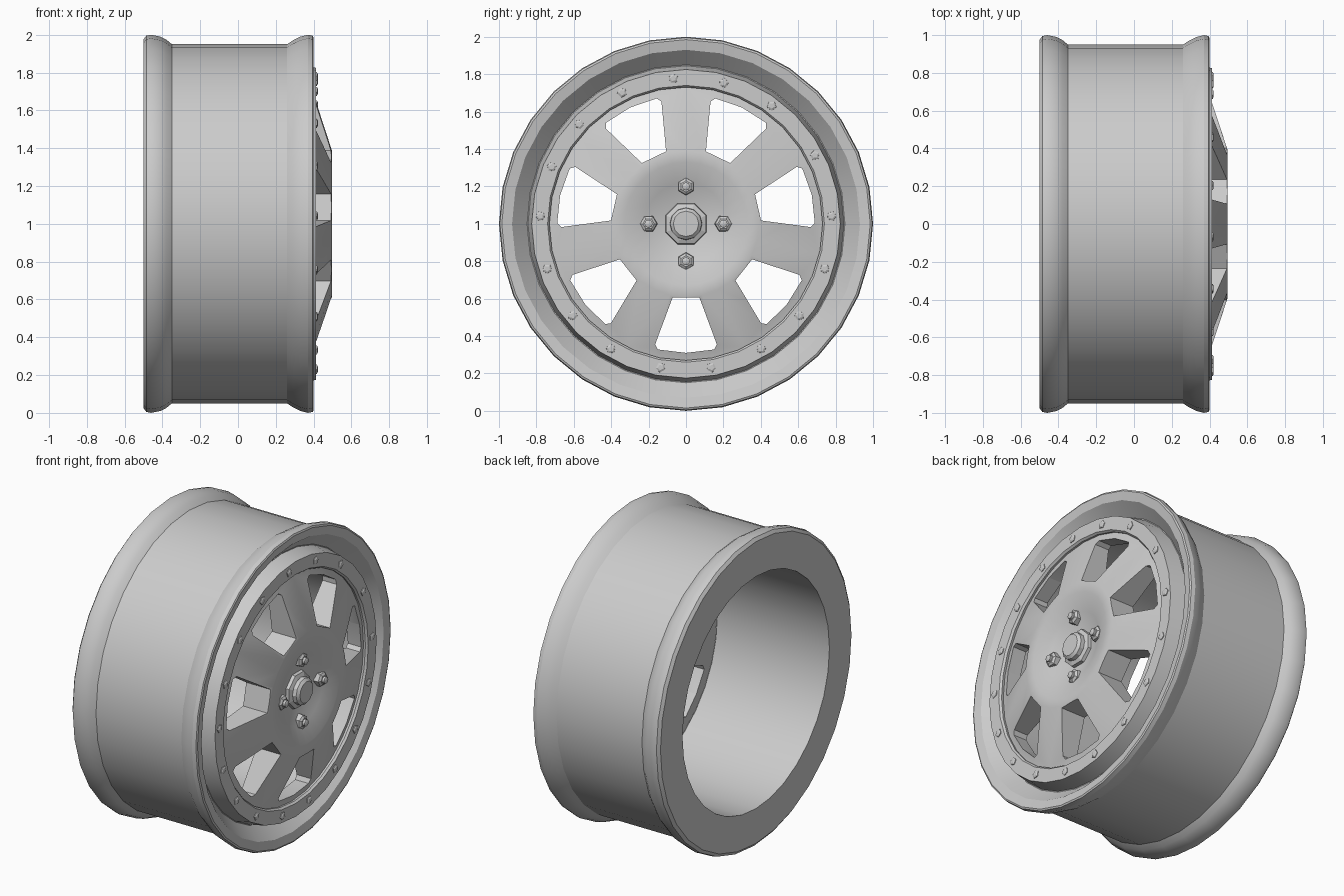
import bpy, bmesh, math

cube = bpy.data.objects.get("Cube")
if cube:
    bpy.data.objects.remove(cube, do_unlink=True)

metal = bpy.data.materials.new("grey metal")
metal.use_nodes = True
metal.diffuse_color = (0.6, 0.6, 0.6, 1)
metal.node_tree.nodes["Principled BSDF"].inputs["Base Color"].default_value = (0.6, 0.6, 0.6, 1)


def make_object(name, bm):
    bmesh.ops.remove_doubles(bm, verts=bm.verts, dist=1e-5)
    bmesh.ops.recalc_face_normals(bm, faces=bm.faces)
    mesh = bpy.data.meshes.new(name)
    bm.to_mesh(mesh)
    bm.free()
    mesh.materials.append(metal)
    obj = bpy.data.objects.new(name, mesh)
    bpy.context.collection.objects.link(obj)
    return obj


def activate(obj):
    bpy.ops.object.select_all(action='DESELECT')
    obj.select_set(True)
    bpy.context.view_layer.objects.active = obj


def smooth(obj, degrees=25):
    activate(obj)
    bpy.ops.object.shade_smooth_by_angle(angle=math.radians(degrees))


def lathe(name, profile, sides, y=0, z=1, turn=0, closed=True):
    """Turn (x, radius) points about an axis along x; closed joins the ends."""
    bm = bmesh.new()
    rings = []
    for i in range(sides):
        a = turn + math.tau * i / sides
        rings.append([bm.verts.new((x, y + r * math.cos(a), z + r * math.sin(a)))
                      for x, r in profile])
    n = len(profile)
    for i in range(sides):
        a, b = rings[i], rings[(i + 1) % sides]
        for j in range(n if closed else n - 1):
            k = (j + 1) % n
            bm.faces.new((a[j], a[k], b[k], b[j]))
    return make_object(name, bm)


# Barrel with rounded flanges, flat back wall and sunken front lip
rim = lathe("rim_barrel", [
    (-0.5, 0.75), (-0.5, 0.975), (-0.485, 0.995), (-0.46, 1), (-0.41, 0.99),
    (-0.38, 0.975), (-0.35, 0.95), (0.26, 0.95), (0.29, 0.97), (0.33, 0.99),
    (0.37, 1), (0.395, 0.995), (0.4, 0.985), (0.39, 0.93), (0.31, 0.85),
    (0.31, 0.75)], 32)
smooth(rim)

# Bolted clamp ring
ring = lathe("clamp_ring", [
    (0.3, 0.745), (0.4, 0.73), (0.413, 0.74), (0.413, 0.825), (0.31, 0.845)], 32)
smooth(ring)

# Dished wheel centre
disc = lathe("spoke_disc", [
    (0.41, 0), (0.42, 0.12), (0.455, 0.22), (0.494, 0.33), (0.496, 0.39),
    (0.385, 0.73), (0.38, 0.76), (0.3, 0.76), (0.32, 0.35), (0.32, 0)],
    28, turn=-math.pi / 2, closed=False)

# Seven windows cut between the spokes
half = [(0.072, 0.395), (0.165, 0.645), (0.15, 0.672)]
outline = half + [(0, 0.69)] + [(-w, r) for w, r in reversed(half)]
bm = bmesh.new()
for i in range(7):
    a = -math.pi / 2 + math.tau * i / 7
    c, s = math.cos(a), math.sin(a)
    back, front = [[bm.verts.new((x, r * c - w * s, 1 + r * s + w * c))
                    for w, r in outline] for x in (0.2, 0.6)]
    bm.faces.new(back)
    bm.faces.new(front)
    for j in range(len(outline)):
        k = (j + 1) % len(outline)
        bm.faces.new((back[j], back[k], front[k], front[j]))
cutter = make_object("window_cutter", bm)
cutter.hide_render = True
cut = disc.modifiers.new("windows", 'BOOLEAN')
cut.operation = 'DIFFERENCE'
cut.solver = 'EXACT'
cut.object = cutter
activate(disc)
bpy.ops.object.modifier_apply(modifier=cut.name)
bpy.data.objects.remove(cutter, do_unlink=True)
smooth(disc)

# Centre nut with a chamfered cap
lathe("centre_nut", [(0.4, 0), (0.4, 0.122), (0.44, 0.115), (0.45, 0.09), (0.45, 0)],
      8, turn=math.pi / 8, closed=False)
cap = lathe("centre_cap", [(0.43, 0), (0.43, 0.088), (0.475, 0.085), (0.49, 0.068), (0.49, 0)],
            12, closed=False)
smooth(cap)

# Four lug nuts on studs that run through the disc
for i in range(4):
    a = math.pi / 2 * i
    y, z = 0.2 * math.cos(a), 1 + 0.2 * math.sin(a)
    lathe("lug_nut", [(0.43, 0), (0.43, 0.048), (0.465, 0.045), (0.475, 0.03), (0.475, 0)],
          6, y, z, a, closed=False)
    stud = lathe("lug_stud", [(0.26, 0), (0.26, 0.022), (0.49, 0.022), (0.495, 0.014), (0.495, 0)],
                 8, y, z, closed=False)
    smooth(stud, 50)

# Small bolts around the clamp ring
for degrees in (3, 28, 54, 75, 95, 116, 137, 157, 177, 198, 219, 239, 260, 280, 301, 321, 342):
    a = math.radians(degrees)
    lathe("ring_bolt", [(0.4, 0), (0.4, 0.028), (0.417, 0.026), (0.422, 0.015), (0.422, 0)],
          5, 0.78 * math.cos(a), 1 + 0.78 * math.sin(a), a, closed=False)
